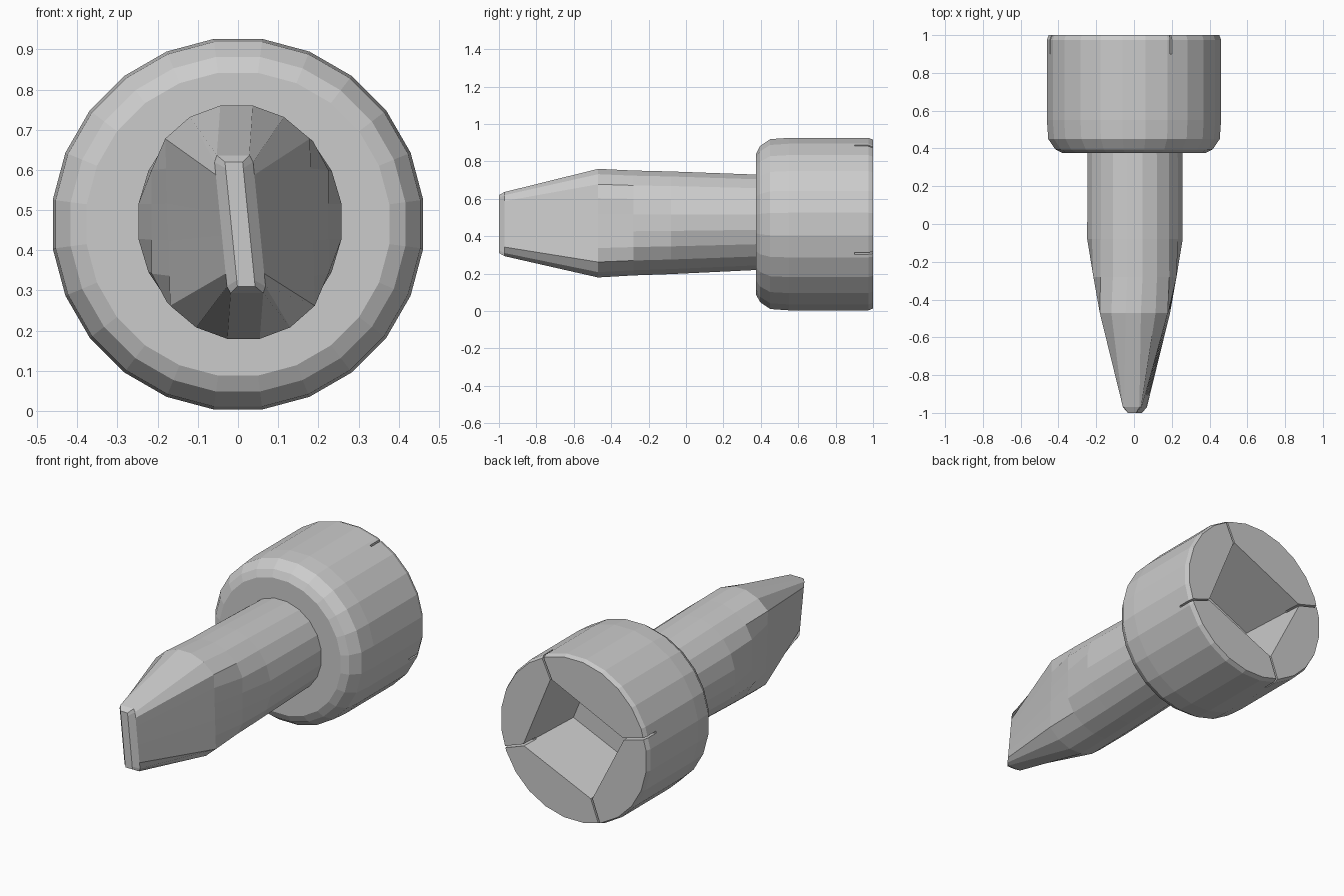
import bpy
from math import sin, cos, pi, atan2

if "Cube" in bpy.data.objects:
    bpy.data.objects.remove(bpy.data.objects["Cube"])


def make_object(name, verts, faces):
    mesh = bpy.data.meshes.new(name)
    mesh.from_pydata(verts, [], faces)
    mesh.update()
    obj = bpy.data.objects.new(name, mesh)
    bpy.context.collection.objects.link(obj)
    return obj


def loft(name, rings):
    """Skin equal-length rings ordered from -y to +y, capped at both ends."""
    n = len(rings[0])
    verts = [p for ring in rings for p in ring]
    faces = [(i * n + k, (i + 1) * n + k, (i + 1) * n + (k + 1) % n, i * n + (k + 1) % n)
             for i in range(len(rings) - 1) for k in range(n)]
    faces.append(tuple(range(n)))
    faces.append(tuple(reversed(range((len(rings) - 1) * n, len(rings) * n))))
    return make_object(name, verts, faces)


CZ = 0.465

# Round head: lathe profile of (y, radius)
SIDES = 24
profile = [(0.375, 0.38), (0.395, 0.42), (0.45, 0.458), (0.55, 0.465),
           (0.975, 0.465), (1.0, 0.455)]
head = loft("head", [[(r * cos(2 * pi * (k + 0.5) / SIDES), y,
                       CZ + r * sin(2 * pi * (k + 0.5) / SIDES))
                      for k in range(SIDES)] for y, r in profile])

# Square socket in the back of the head, twisted about the axis
corners = [(0.32, -0.115), (0.145, 0.31), (-0.32, 0.09), (-0.115, -0.31)]


def cut(name, outline, y0, y1, taper=1.0):
    cutter = loft(name, [[(x * s, y, CZ + z * s) for x, z in outline]
                         for y, s in ((y0, taper), (y1, 1.0))])
    cutter.hide_render = True
    cutter.hide_set(True)
    mod = head.modifiers.new(name, 'BOOLEAN')
    mod.operation = 'DIFFERENCE'
    mod.solver = 'EXACT'
    mod.object = cutter


cut("socket_cutter", corners, 0.6, 1.05, 0.88)

# Thin slits running from the socket corners out through the rim
for i, (x, z) in enumerate(corners):
    a = atan2(z, x)
    w = 0.005
    slit = [(r * cos(a) - t * sin(a), r * sin(a) + t * cos(a))
            for r, t in ((0.28, -w), (0.5, -w), (0.5, w), (0.28, w))]
    cut(f"slit_cutter_{i + 1}", slit, 0.9, 1.06)

# Shaft: oval sections whose sides are ground flat towards a blade tip
# (y, side limit, half width, half height, centre z, lean)
sections = [(-1.0, 0.022, 0.26, 0.155, 0.465, 0.1),
            (-0.97, 0.048, 0.26, 0.172, 0.465, 0.1),
            (-0.47, 0.18, 0.258, 0.291, 0.47, 0.03),
            (-0.28, 0.22, 0.257, 0.281, 0.471, 0.0),
            (-0.08, 0.256, 0.256, 0.275, 0.472, 0.0),
            (0.44, 0.254, 0.254, 0.253, 0.475, 0.0)]
N = 20
rings = []
for y, lim, rx, rz, zc, lean in sections:
    ring = []
    for k in range(N):
        a = 2 * pi * (k + 0.5) / N
        x, z = rx * cos(a), rz * 1.01 * sin(a)
        # slide points on the flats a little apart so the tip stays clean
        x = max(-lim, min(lim, x))
        ring.append((x + 0.005 - lean * z, y, zc + z))
    rings.append(ring)
shaft = loft("shaft", rings)
